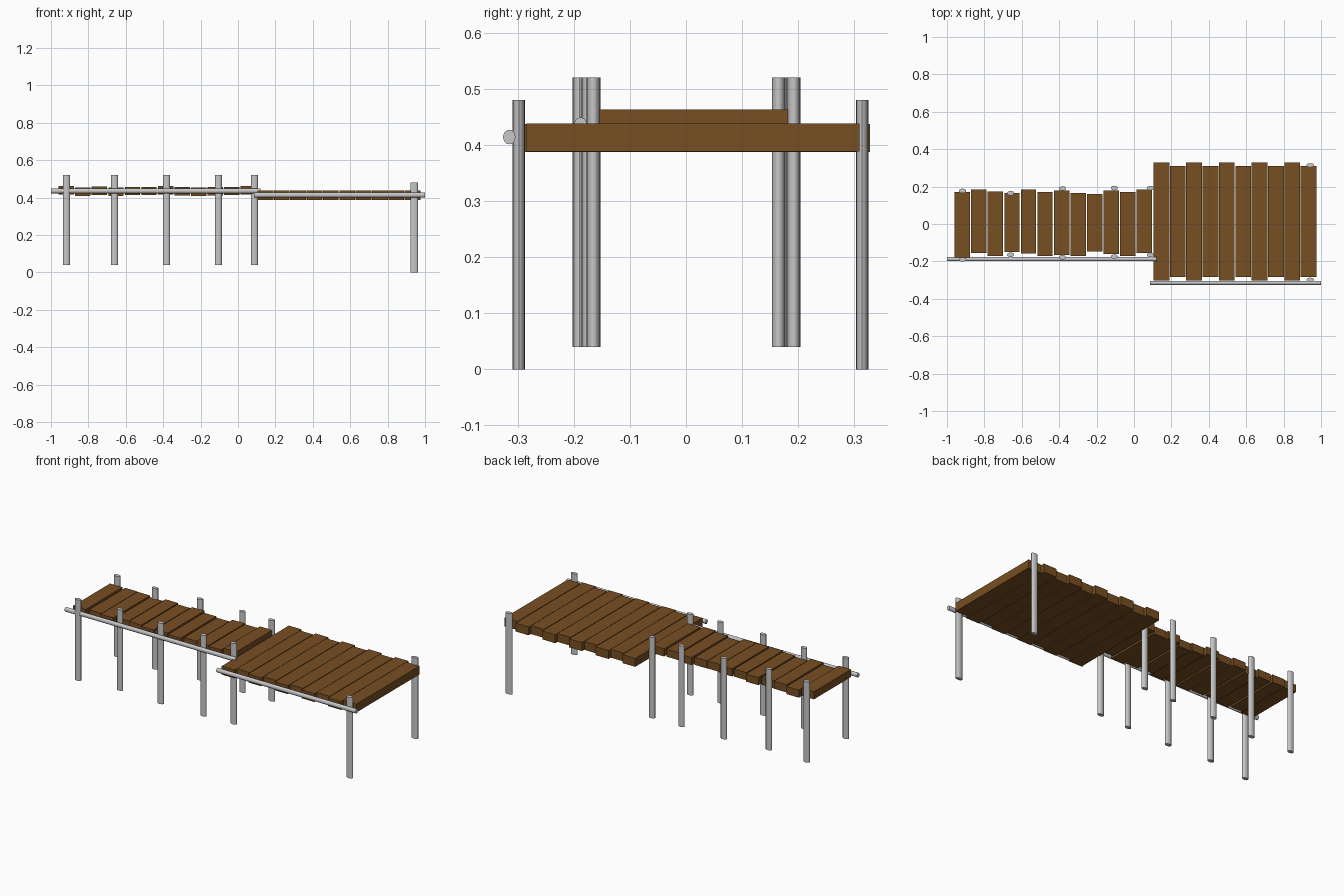
import bpy, math

if "Cube" in bpy.data.objects:
    bpy.data.objects.remove(bpy.data.objects["Cube"])

def material(name, col):
    m = bpy.data.materials.new(name)
    m.diffuse_color = (*col, 1)
    m.use_nodes = True
    m.node_tree.nodes["Principled BSDF"].inputs["Base Color"].default_value = m.diffuse_color
    return m

WOOD = material("brown wood", (0.185, 0.077, 0.016))
METAL = material("light grey", (0.57, 0.57, 0.57))

def plank(name, x0, x1, y0, y1, z0, z1):
    bpy.ops.mesh.primitive_cube_add(size=1, location=((x0+x1)/2, (y0+y1)/2, (z0+z1)/2))
    o = bpy.context.object
    o.name = name
    o.scale = (x1-x0, y1-y0, z1-z0)
    bpy.ops.object.transform_apply(location=False, rotation=False, scale=True)
    o.data.materials.append(WOOD)

def pole(name, loc, rx, ry, length, along_x=False):
    bpy.ops.mesh.primitive_cylinder_add(vertices=16, radius=1, depth=length, location=loc)
    o = bpy.context.object
    o.name = name
    o.scale = (rx, ry, 1)
    if along_x:
        o.rotation_euler = (0, math.pi/2, 0)
    bpy.ops.object.transform_apply(location=False, rotation=True, scale=True)
    bpy.ops.object.shade_smooth_by_angle(angle=math.radians(40))
    o.data.materials.append(METAL)

# narrow walkway planks: front end, back end, top height
walk = [(-.178, .170, .463), (-.155, .185, .455), (-.172, .175, .459), (-.150, .165, .455),
        (-.158, .185, .458), (-.172, .170, .458), (-.165, .180, .461), (-.172, .165, .457),
        (-.147, .160, .453), (-.160, .180, .457), (-.172, .170, .458), (-.155, .185, .463)]
for i, (y0, y1, top) in enumerate(walk):
    x = -.959 + i*.0885
    plank(f"walkway_plank_{i+1}", x, x + .082, y0, y1, top - .045, top)

# wide deck planks, alternately long and short
for i in range(10):
    x = .104 + i*.0875
    y0, y1, dz = (-.302, .328, 0) if i % 2 == 0 else (-.284, .309, .001)
    plank(f"deck_plank_{i+1}", x, x + .0845, y0, y1, .387 + dz, .437 + dz)

# walkway posts: x, front y, back y
for i, (x, yf, yb) in enumerate([(-.917, -.190, .177), (-.660, -.164, .165), (-.382, -.178, .190),
                                 (-.105, -.174, .192), (.088, -.165, .192)]):
    pole(f"walkway_front_post_{i+1}", (x, yf, .28), .019, .012, .48)
    pole(f"walkway_back_post_{i+1}", (x, yb, .28), .019, .012, .48)

# deck posts at the outer end
pole("deck_front_post", (.942, -.298, .24), .021, .011, .48)
pole("deck_back_post", (.942, .314, .24), .021, .011, .48)

# rails along the front side
pole("walkway_rail", (-.44, -.188, .436), .013, .011, 1.12, True)
pole("deck_rail", (.5425, -.315, .414), .013, .011, .915, True)
